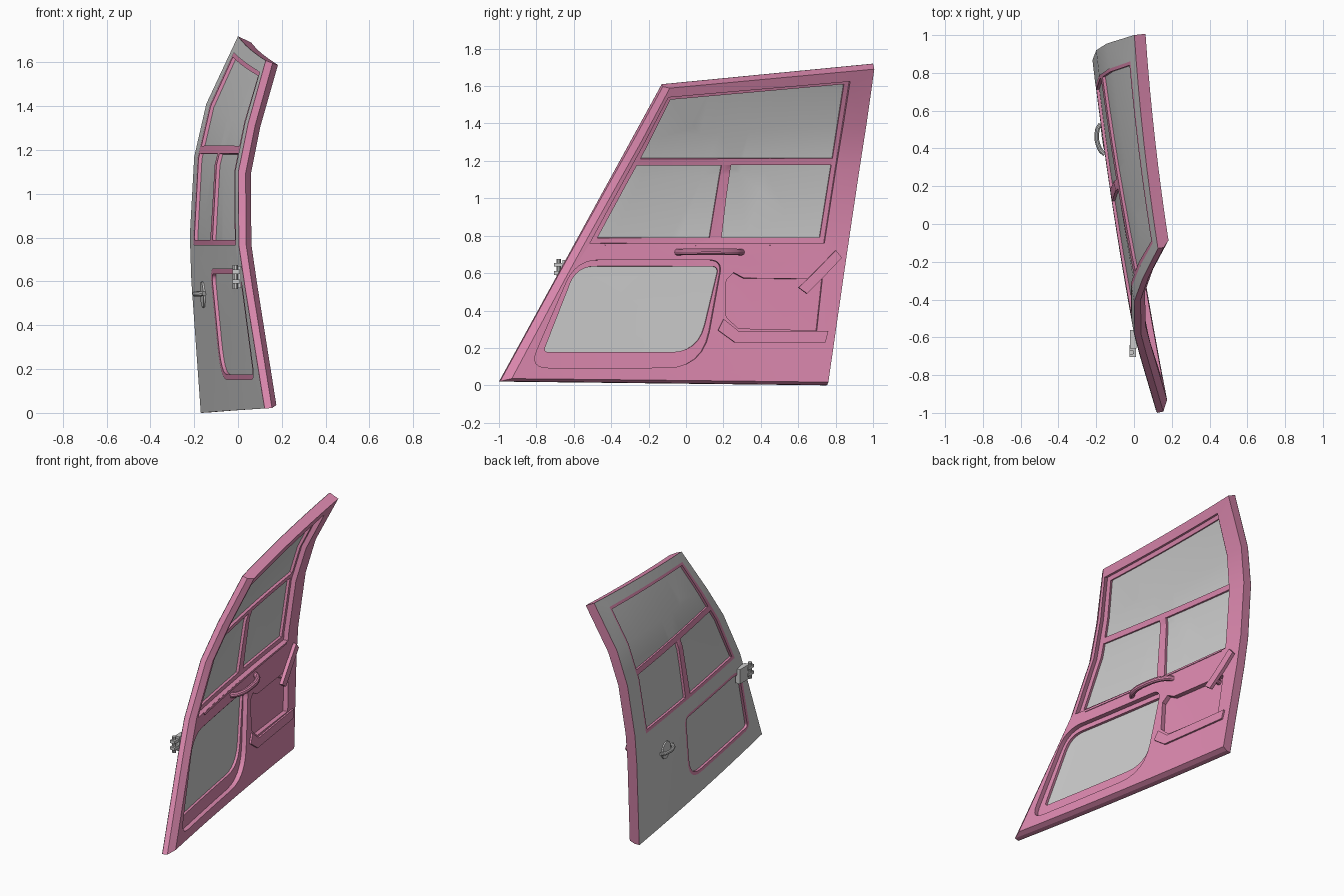
import bpy, bmesh, math
from mathutils import Vector
from mathutils.geometry import tessellate_polygon

if "Cube" in bpy.data.objects:
    bpy.data.objects.remove(bpy.data.objects["Cube"])

pink = bpy.data.materials.new("pink_paint")
pink.diffuse_color = (0.72, 0.25, 0.43, 1)
pink.use_nodes = True
pink.node_tree.nodes["Principled BSDF"].inputs["Base Color"].default_value = pink.diffuse_color

# Door surface: bilinear side outline (y, z) with edge profiles for x
A, B, C, D = (Vector(p) for p in ((-1, .02), (.75, 0), (1, 1.72), (-.13, 1.61)))
V_KNOTS = [0, .35, .47, .68, .82, 1]
FRONT_X = [.12, .03, .002, .0, .045, .125]
REAR_X = [-.17, -.213, -.22, -.2, -.145, 0]


def profile(xs, v):
    i = 0
    while i < len(V_KNOTS) - 2 and v > V_KNOTS[i + 1]:
        i += 1
    t = (v - V_KNOTS[i]) / (V_KNOTS[i + 1] - V_KNOTS[i])
    return xs[i] + (xs[i + 1] - xs[i]) * t


def surface(u, v):
    yz = A.lerp(B, u).lerp(D.lerp(C, u), v)
    f, r = profile(FRONT_X, v), profile(REAR_X, v)
    return Vector((f + (r - f) * u - .05 * u * (1 - u), yz.x, yz.y))


def on_door(u, v, d):
    e = .05
    n = (surface(u + e, v) - surface(u - e, v)).cross(surface(u, v + e) - surface(u, v - e)).normalized()
    if n.x < 0:
        n.negate()
    return surface(u, v) + n * d


def to_uv(y, z):
    u = v = .5
    for _ in range(40):
        lo, hi = A.lerp(D, v).x, B.lerp(C, v).x
        u = (y - lo) / (hi - lo)
        lo, hi = A.lerp(B, u).y, D.lerp(C, u).y
        v = (z - lo) / (hi - lo)
    return u, v


def at(y, z, d):
    return on_door(*to_uv(y, z), d)


def rounded(pts, radii, n=6):
    out = []
    for i, (p, r) in enumerate(zip(pts, radii)):
        p = Vector(p)
        a = p + (Vector(pts[i - 1]) - p).normalized() * r
        b = p + (Vector(pts[(i + 1) % len(pts)]) - p).normalized() * r
        for k in range(n + 1):
            t = k / n
            out.append(tuple(a.lerp(p, t).lerp(p.lerp(b, t), t)))
    return out


def grow(pts, d):
    out = []
    for i, p in enumerate(pts):
        p = Vector(p)
        e1 = (p - Vector(pts[i - 1])).normalized()
        e2 = (Vector(pts[(i + 1) % len(pts)]) - p).normalized()
        n1, n2 = Vector((e1.y, -e1.x)), Vector((e2.y, -e2.x))
        out.append(tuple(p + (n1 + n2) * d / (1 + n1.dot(n2))))
    return out


def add_object(name, bm, mat=None):
    me = bpy.data.meshes.new(name)
    bm.to_mesh(me)
    bm.free()
    ob = bpy.data.objects.new(name, me)
    bpy.context.collection.objects.link(ob)
    if mat:
        me.materials.append(mat)
    return ob


def plate(name, outline, holes, d0, d1=None, mat=None, taper=False, open_back=False):
    """Flat outline with holes, bent onto the door surface between two depths."""
    loops = [[Vector((*to_uv(*p), 0)) for p in lp] for lp in [outline] + holes]
    bm = bmesh.new()
    vs = [bm.verts.new(p) for lp in loops for p in lp]
    for tri in tessellate_polygon(loops):
        bm.faces.new([vs[i] for i in tri])
    cuts = [((0, k, 0), (0, 1, 0)) for k in V_KNOTS[1:-1]]
    cuts += [((k / 8, 0, 0), (1, 0, 0)) for k in range(1, 8)]
    for co, no in cuts:
        bmesh.ops.bisect_plane(bm, geom=bm.verts[:] + bm.edges[:] + bm.faces[:], dist=1e-5, plane_co=co, plane_no=no)
    base, base_faces, top = bm.verts[:], bm.faces[:], []
    if d1 is not None:
        back = bmesh.ops.duplicate(bm, geom=base_faces[:])["geom"] if not open_back else []
        ext = bmesh.ops.extrude_face_region(bm, geom=base_faces)["geom"]
        top = [g for g in ext if isinstance(g, bmesh.types.BMVert)]
        bmesh.ops.delete(bm, geom=[f for f in base_faces if f.is_valid], context='FACES_ONLY')
    top_set = set(top)
    for v in bm.verts:
        u, w = v.co.x, v.co.y
        if taper and v in top_set:
            u, w = max(u, .028), max(w, .008)
        v.co = on_door(u, w, d1 if v in top_set else d0)
    bmesh.ops.remove_doubles(bm, verts=bm.verts[:], dist=1e-5)
    bmesh.ops.recalc_face_normals(bm, faces=bm.faces[:])
    if d1 is None and sum(f.normal.x * f.calc_area() for f in bm.faces) > 0:
        bmesh.ops.reverse_faces(bm, faces=bm.faces[:])
    return add_object(name, bm, mat)


def tube(name, pts, radius, mat=None):
    cu = bpy.data.curves.new(name, 'CURVE')
    cu.dimensions, cu.bevel_depth, cu.bevel_resolution, cu.use_fill_caps = '3D', radius, 3, True
    cu.resolution_u = 4
    sp = cu.splines.new('BEZIER')
    sp.bezier_points.add(len(pts) - 1)
    for bp, p in zip(sp.bezier_points, pts):
        bp.co = p
        bp.handle_left_type = bp.handle_right_type = 'AUTO'
    if mat:
        cu.materials.append(mat)
    ob = bpy.data.objects.new(name, cu)
    bpy.context.collection.objects.link(ob)
    bpy.ops.object.select_all(action='DESELECT')
    ob.select_set(True)
    bpy.context.view_layer.objects.active = ob
    bpy.ops.object.convert(target='MESH')


def box(name, lo, hi, mat=None):
    bm = bmesh.new()
    bmesh.ops.create_cube(bm, size=1)
    lo, hi = Vector(lo), Vector(hi)
    for v in bm.verts:
        v.co = (lo + hi) / 2 + v.co * (hi - lo)
    add_object(name, bm, mat)


# Outlines in side view (y, z)
door = [tuple(p) for p in (A, B, C, D)]
upper = [(-.485, .785), (.71, .785), (.84, 1.625), (-.09, 1.54)]
pane_top = [(-.25, 1.22), (.778, 1.22), (.84, 1.625), (-.09, 1.54)]
pane_front = [(-.48, .79), (.12, .79), (.185, 1.185), (-.27, 1.185)]
pane_rear = [(.185, .79), (.71, .79), (.772, 1.185), (.235, 1.185)]
lower = rounded([(-.77, .175), (.06, .175), (.17, .635), (-.59, .635)], [.03, .15, .04, .1])
recess = rounded([(-.85, .09), (.08, .09), (.185, .668), (-.6, .668)], [.1, .2, .07, .13])
pocket = [(.205, .36), (.27, .3), (.69, .29), (.72, .565), (.3, .57), (.245, .6), (.205, .56)]

# Body: grey outer skin, pink frame with window bars, pink inner panel
plate("outer_skin", door, [grow(upper, .018), grow(lower, .022)], 0)
plate("door_frame", door, [pane_top, pane_front, pane_rear, lower], .002, .036, pink)
plate("inner_panel", door, [grow(upper, .025), recess, pocket], .036, .068, pink, taper=True, open_back=True)

# Glass
plate("upper_glass", grow(upper, .004), [], .018)
plate("lower_glass", grow(lower, .004), [], .018)

# Interior trim
plate("window_sill", [(-.44, .742), (.7, .75), (.7, .762), (-.45, .758)], [], .062, .073, pink)
plate("pocket_ledge", [(.16, .29), (.25, .225), (.735, .225), (.75, .285), (.27, .285), (.19, .35)], [], .06, .08, pink)
plate("latch_lever", [(.635, .485), (.822, .68), (.79, .72), (.59, .518)], [], .072, .095, pink)
tube("latch_pivot", [at(.66, .545, .03), at(.66, .545, .085)], .018, pink)
grip = [(-.06, .06), (-.02, .1), (.11, .125), (.25, .1), (.29, .06)]
tube("pull_handle", [at(y, .71, d) for y, d in grip], .018, pink)

# Outside handle: round dish and bar
dish = [(.45 + .055 * math.cos(k * math.tau / 20), .54 + .06 * math.sin(k * math.tau / 20)) for k in range(20)]
plate("handle_dish", dish, [], -.008, .001)
tube("outside_handle", [at(.37, .545, -.008), at(.4, .545, -.03), at(.5, .545, -.03), at(.53, .545, -.008)], .012)

# Hinge on the leading edge
box("hinge_leaf", (-.02, -.66, .57), (.014, -.56, .67))
for k, z in enumerate((.59, .635)):
    box("hinge_prong_%d" % (k + 1), (-.025, -.705, z), (.01, -.64, z + .02))
tube("hinge_pin", [(-.012, -.68, .565), (-.012, -.68, .675)], .013)

# Smooth shading with crisp edges
for ob in bpy.context.scene.objects:
    ob.select_set(ob.type == 'MESH')
bpy.context.view_layer.objects.active = bpy.data.objects["door_frame"]
bpy.ops.object.shade_smooth_by_angle(angle=math.radians(30))
